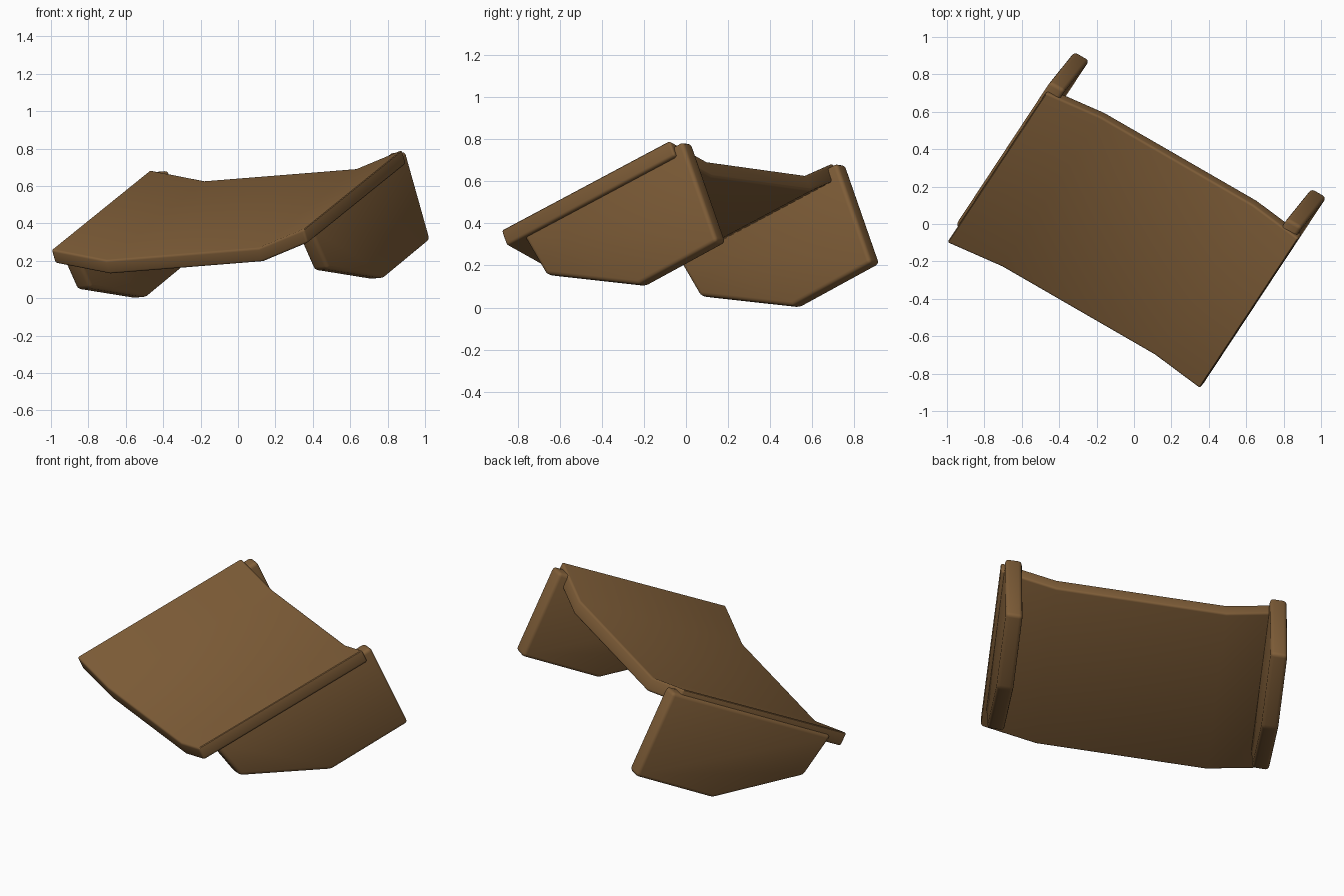
import bpy, bmesh, math
from mathutils import Vector, Matrix

if "Cube" in bpy.data.objects:
    bpy.data.objects.remove(bpy.data.objects["Cube"])

# Tilted frame of the bench: length, depth and height directions, origin at the seat's front left corner
ORIGIN = Vector((-1.0, -0.10, 0.26))
LENGTH = Vector((1.348, -0.778, 0.108)).normalized()
DEPTH = Vector((0.53, 0.803, 0.428)).normalized()
UP = LENGTH.cross(DEPTH).normalized()
FRAME = Matrix.Translation(ORIGIN) @ Matrix((LENGTH, DEPTH, UP)).transposed().to_4x4()

wood = bpy.data.materials.new("brown wood")
wood.diffuse_color = (0.215, 0.112, 0.040, 1)
wood.use_nodes = True
wood.node_tree.nodes["Principled BSDF"].inputs["Base Color"].default_value = wood.diffuse_color


def slab(name, outline, offset, bevel):
    """Extrude an outline by an offset, soften its edges and place it in the bench frame."""
    bm = bmesh.new()
    face = bm.faces.new([bm.verts.new(p) for p in outline])
    new = bmesh.ops.extrude_face_region(bm, geom=[face], use_keep_orig=True)["geom"]
    bmesh.ops.translate(bm, vec=Vector(offset),
                        verts=[g for g in new if isinstance(g, bmesh.types.BMVert)])
    bmesh.ops.recalc_face_normals(bm, faces=bm.faces)
    bm.transform(FRAME)
    bm.normal_update()
    edges = [e for e in bm.edges if e.calc_face_angle(0) > math.radians(20)]
    bmesh.ops.bevel(bm, geom=edges, offset=bevel, segments=3, profile=0.5, affect='EDGES')
    bmesh.ops.recalc_face_normals(bm, faces=bm.faces)
    mesh = bpy.data.meshes.new(name)
    bm.to_mesh(mesh)
    bm.free()
    obj = bpy.data.objects.new(name, mesh)
    bpy.context.collection.objects.link(obj)
    mesh.materials.append(wood)
    bpy.ops.object.select_all(action='DESELECT')
    obj.select_set(True)
    bpy.context.view_layer.objects.active = obj
    bpy.ops.object.shade_smooth_by_angle(angle=math.radians(32))
    return obj


# Seat: dished board, extruded front to back
top = [(0, 0), (0.315, -0.087), (1.258, -0.087), (1.563, 0)]
thick = 0.08
profile = top + [(u, w - thick) for u, w in reversed(top)]
slab("seat", [(u, 0, w) for u, w in profile], (0, 1.05, 0), 0.012)

# Legs: side panels with a slanted front lower corner
panel = [(1.105, -0.03), (1.105, -0.55), (0.61, -0.555), (0.145, -0.295), (0.09, -0.035)]
for name, start in (("left_leg", -0.015), ("right_leg", 1.452)):
    slab(name, [(start, v, w) for v, w in panel], (0.093, 0, 0), 0.02)
